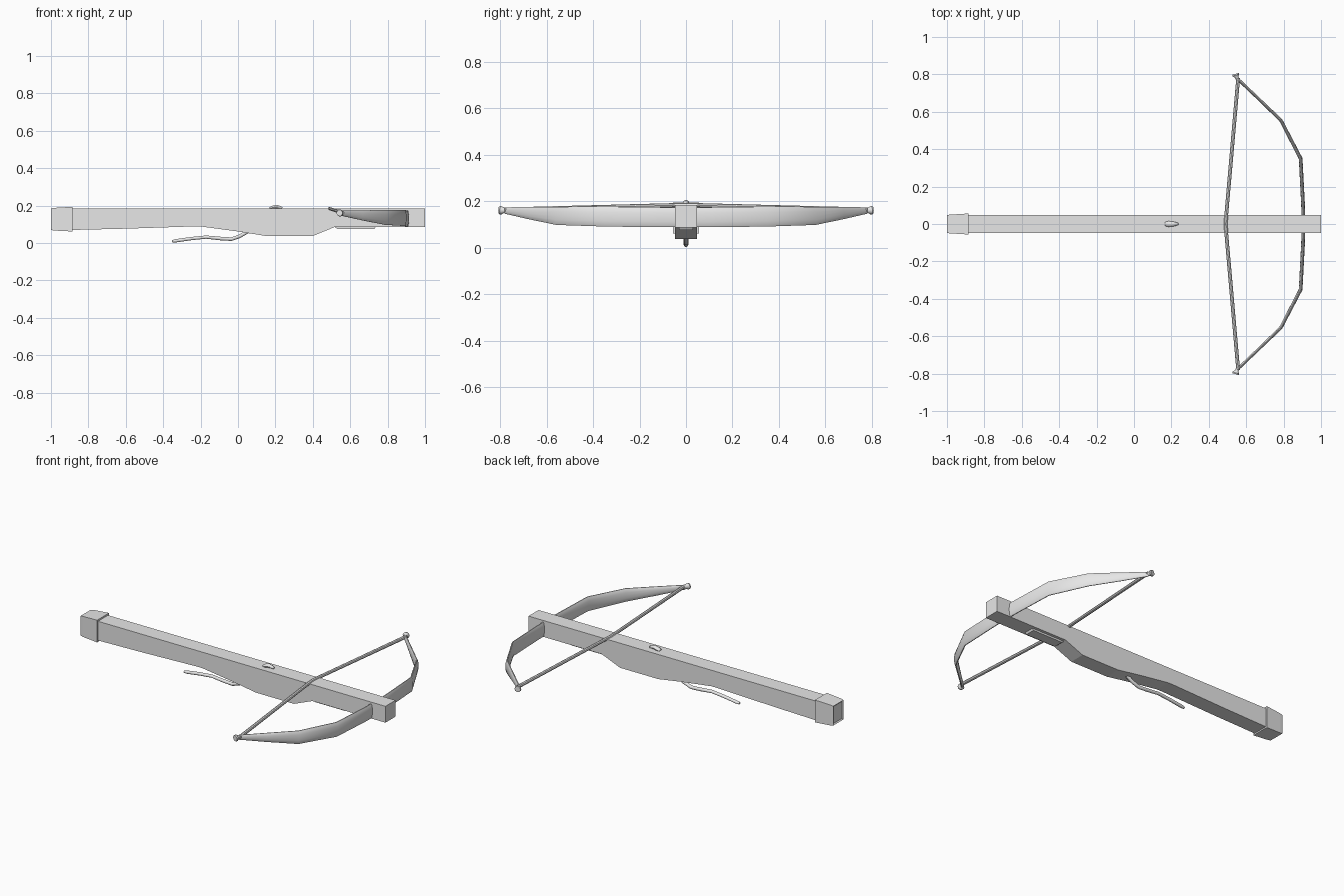
import bpy, bmesh, math
from mathutils import Vector

if "Cube" in bpy.data.objects:
    bpy.data.objects.remove(bpy.data.objects["Cube"])

grey = bpy.data.materials.new("plain grey")
grey.diffuse_color = (0.8, 0.8, 0.8, 1)
grey.use_nodes = True
grey.node_tree.nodes["Principled BSDF"].inputs["Base Color"].default_value = grey.diffuse_color


def finish(name, bm, smooth=False):
    bmesh.ops.recalc_face_normals(bm, faces=bm.faces)
    me = bpy.data.meshes.new(name)
    bm.to_mesh(me)
    bm.free()
    me.materials.append(grey)
    ob = bpy.data.objects.new(name, me)
    bpy.context.collection.objects.link(ob)
    if smooth:
        bpy.ops.object.select_all(action='DESELECT')
        ob.select_set(True)
        bpy.context.view_layer.objects.active = ob
        bpy.ops.object.shade_smooth_by_angle(angle=math.radians(40))
    return ob


def extrude_profile(name, pts, half):
    """Side outline in x, z given thickness across y."""
    bm = bmesh.new()
    f = bm.faces.new([bm.verts.new((x, -half, z)) for x, z in pts])
    new = bmesh.ops.extrude_face_region(bm, geom=[f])["geom"]
    bmesh.ops.translate(bm, vec=(0, 2 * half, 0),
                        verts=[v for v in new if isinstance(v, bmesh.types.BMVert)])
    return finish(name, bm)


def loft(name, stations, sides=12):
    """Oval tube through (centre, half width, half height) stations."""
    bm = bmesh.new()
    pts = [Vector(s[0]) for s in stations]
    rings = []
    for i, (_, w, h) in enumerate(stations):
        t = (pts[min(i + 1, len(pts) - 1)] - pts[max(i - 1, 0)]).normalized()
        side = t.cross(Vector((0, 0, 1))).normalized()
        up = side.cross(t)
        rings.append([bm.verts.new(pts[i] + side * w * math.cos(a) + up * h * math.sin(a))
                      for a in (2 * math.pi * k / sides for k in range(sides))])
    for r, q in zip(rings, rings[1:]):
        for k in range(sides):
            j = (k + 1) % sides
            bm.faces.new((r[k], r[j], q[j], q[k]))
    bm.faces.new(rings[0])
    bm.faces.new(rings[-1])
    return finish(name, bm, True)


def mirrored(half):
    """Reflect a run of stations across y = 0."""
    flip = [((x, -y, z), w, h) for (x, y, z), w, h in reversed(half) if y > 0]
    return flip + half


# Stock with deepened lock section
extrude_profile("stock", [
    (-0.98, 0.184), (1.0, 0.184), (1.0, 0.087), (0.52, 0.087), (0.40, 0.038),
    (0.15, 0.038), (0.0, 0.062), (-0.20, 0.089), (-0.24, 0.089), (-0.60, 0.077),
    (-0.98, 0.068)], 0.047)

# Plate under the fore end
extrude_profile("fore_plate", [
    (0.51, 0.092), (0.74, 0.092), (0.73, 0.076), (0.53, 0.076)], 0.03)

# Butt cap, tapered to the rear with a recessed end face
bm = bmesh.new()
rings = []
for x, hy, z0, z1 in [(-0.885, 0.056, 0.062, 0.194), (-0.985, 0.050, 0.067, 0.188),
                      (-1.0, 0.048, 0.070, 0.185)]:
    rings.append([bm.verts.new((x, y, z)) for y, z in
                  ((-hy, z0), (hy, z0), (hy, z1), (-hy, z1))])
for r, q in zip(rings, rings[1:]):
    for k in range(4):
        bm.faces.new((r[k], r[(k + 1) % 4], q[(k + 1) % 4], q[k]))
bm.faces.new(rings[0])
end = bm.faces.new(rings[-1])
bmesh.ops.recalc_face_normals(bm, faces=bm.faces)
bmesh.ops.inset_region(bm, faces=[end], thickness=0.01, depth=-0.006)
finish("butt_cap", bm)

# Bow limbs
loft("bow", mirrored([
    ((0.906, 0.0, 0.131), 0.010, 0.044),
    ((0.904, 0.10, 0.131), 0.010, 0.044),
    ((0.891, 0.35, 0.134), 0.010, 0.044),
    ((0.785, 0.555, 0.137), 0.009, 0.040),
    ((0.66, 0.675, 0.149), 0.008, 0.027),
    ((0.552, 0.778, 0.160), 0.008, 0.014)]), 14)

# Bow string, bent over the stock
loft("bow_string", mirrored([
    ((0.490, 0.0, 0.184), 0.010, 0.009),
    ((0.493, 0.045, 0.183), 0.010, 0.009),
    ((0.557, 0.780, 0.163), 0.010, 0.010)]), 8)

# Flared nocks at the limb tips
for s, label in ((1, "left"), (-1, "right")):
    loft(label + "_nock", [
        ((0.556, s * 0.768, 0.161), 0.009, 0.013),
        ((0.549, s * 0.785, 0.161), 0.010, 0.013),
        ((0.545, s * 0.796, 0.161), 0.019, 0.019),
        ((0.543, s * 0.803, 0.161), 0.017, 0.017)], 10)

# Long curved trigger lever
loft("trigger", [
    ((0.06, 0, 0.066), 0.010, 0.010),
    ((0.01, 0, 0.037), 0.010, 0.010),
    ((-0.035, 0, 0.021), 0.010, 0.010),
    ((-0.09, 0, 0.024), 0.010, 0.010),
    ((-0.17, 0, 0.032), 0.010, 0.009),
    ((-0.25, 0, 0.024), 0.010, 0.009),
    ((-0.335, 0, 0.012), 0.010, 0.009),
    ((-0.352, 0, 0.010), 0.007, 0.006)], 10)

# String catch on top of the stock
loft("string_catch", [
    ((0.168, 0, 0.184), 0.011, 0.006),
    ((0.182, 0, 0.189), 0.015, 0.010),
    ((0.205, 0, 0.194), 0.014, 0.011),
    ((0.225, 0, 0.191), 0.009, 0.008),
    ((0.236, 0, 0.187), 0.005, 0.005)], 10)
